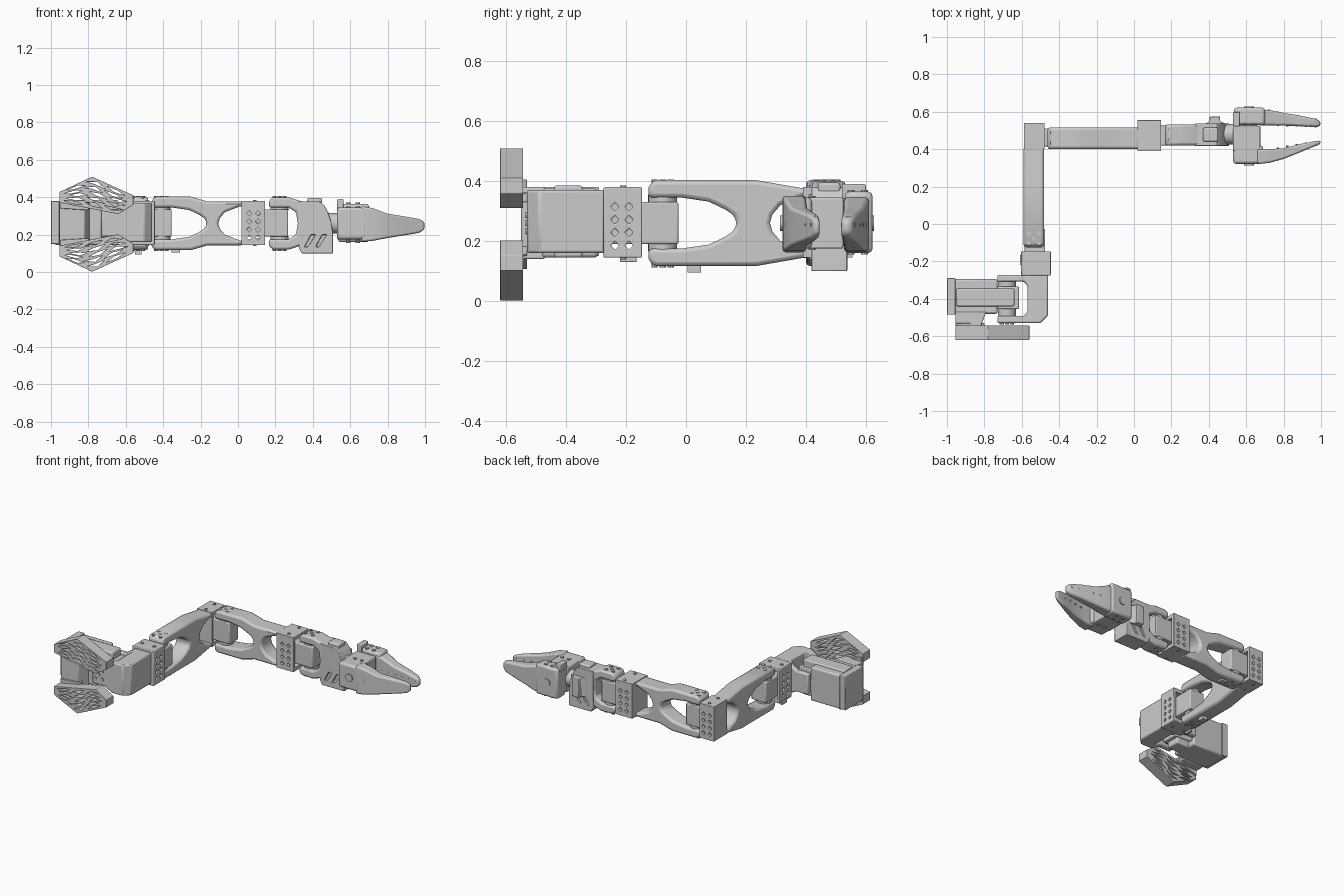
import bpy, bmesh, math

if "Cube" in bpy.data.objects:
    bpy.data.objects.remove(bpy.data.objects["Cube"])

CZ = 0.26  # centre height of the whole arm


def ring(cx, cy, r, n=20):
    return [(cx + r * math.cos(2 * math.pi * i / n), cy + r * math.sin(2 * math.pi * i / n)) for i in range(n)]


def rect(a0, a1, b0, b1):
    return [(a0, b0), (a1, b0), (a1, b1), (a0, b1)]


def mirror(half):
    """Close a half profile of (s, offset) about the centre height."""
    return [(s, CZ + d) for s, d in half] + [(s, CZ - d) for s, d in reversed(half) if d > 1e-6]


def add_mesh(name, solids):
    """Solids are (profile, axis, start, end); profile lies across the axis."""
    bm = bmesh.new()
    for pts, axis, a, b in solids:
        put = {'x': lambda p, d: (d, p[0], p[1]), 'y': lambda p, d: (p[0], d, p[1]),
               'z': lambda p, d: (p[0], p[1], d)}[axis]
        lo, hi = [[bm.verts.new(put(p, d)) for p in pts] for d in (a, b)]
        bm.faces.new(lo)
        bm.faces.new(hi)
        for i in range(len(pts)):
            j = (i + 1) % len(pts)
            bm.faces.new((lo[i], lo[j], hi[j], hi[i]))
    bmesh.ops.recalc_face_normals(bm, faces=bm.faces)
    me = bpy.data.meshes.new(name)
    bm.to_mesh(me)
    bm.free()
    ob = bpy.data.objects.new(name, me)
    bpy.context.collection.objects.link(ob)
    return ob


def bevel(ob, w):
    if w:
        m = ob.modifiers.new("bevel", 'BEVEL')
        m.width, m.segments, m.limit_method, m.angle_limit = w, 2, 'ANGLE', math.radians(35)


def prism(name, pts, axis, a, b, bev=0.0, cuts=()):
    ob = add_mesh(name, [(pts, axis, a, b)])
    for group in cuts:
        cutter = add_mesh("cutter", group)
        m = ob.modifiers.new("cut", 'BOOLEAN')
        m.operation, m.object = 'DIFFERENCE', cutter
        bpy.context.view_layer.objects.active = ob
        bpy.ops.object.modifier_apply(modifier=m.name)
        bpy.data.objects.remove(cutter)
    bevel(ob, bev)
    return ob


def box(name, x0, x1, y0, y1, z0, z1, bev=0.006, cuts=()):
    return prism(name, rect(x0, x1, y0, y1), 'z', z0, z1, bev, cuts)


def loft(name, stations, bev=0.012):
    """Rectangular sections (x, y0, y1, z0, z1) joined along x."""
    bm = bmesh.new()
    rows = [[bm.verts.new((x, y, z)) for y, z in rect(y0, y1, z0, z1)] for x, y0, y1, z0, z1 in stations]
    for r, q in zip(rows, rows[1:]):
        for i in range(4):
            bm.faces.new((r[i], r[(i + 1) % 4], q[(i + 1) % 4], q[i]))
    bm.faces.new(rows[0])
    bm.faces.new(rows[-1])
    bmesh.ops.recalc_face_normals(bm, faces=bm.faces)
    me = bpy.data.meshes.new(name)
    bm.to_mesh(me)
    bm.free()
    ob = bpy.data.objects.new(name, me)
    bpy.context.collection.objects.link(ob)
    bevel(ob, bev)
    return ob


def screws(name, cx, cy, axis, d0, d1):
    spots = [(0, 0)] + [(sx * 0.027, sy * 0.027) for sx in (-1, 1) for sy in (-1, 1)]
    add_mesh(name, [(ring(cx + u, cy + v, 0.011, 10), axis, d0, d1) for u, v in spots])


def joint(name, x, y):
    """Output discs, screws and the lower knob of a vertical joint."""
    add_mesh(name + "_discs", [(ring(x, y, 0.048, 24), 'z', a, b) for a, b in ((0.165, 0.192), (0.328, 0.355))])
    screws(name + "_top_screws", x, y, 'z', 0.38, 0.406)
    screws(name + "_bottom_screws", x, y, 'z', 0.112, 0.14)


def hole_grid(s0, axis, a, b):
    return [(ring(s, z, 0.014, 4), axis, a, b) for s in (s0, s0 + 0.047) for z in (0.185, 0.228, 0.271, 0.314)]


def link(name, origin, axis, a, b, t0, t1, hole, length):
    """Forked arm link: fork, two windows and a straight tail."""
    sh = lambda half: mirror([(origin + s, d) for s, d in half])
    outer = sh([(-0.05, 0.118), (-0.044, 0.134), (-0.026, 0.143), (t0, 0.143), (t1, 0.117), (length, 0.117)])
    fork = sh([(-0.1, 0.085), (0.06, 0.085), (0.15, 0.072), (0.205, 0.046), (0.235, 0.026), (0.245, 0)])
    window = sh([(hole, 0), (hole + 0.008, 0.028), (hole + 0.035, 0.06), (length - 0.02, 0.09), (length + 0.05, 0.09)])
    prism(name, outer, axis, a, b, 0.014, [[(fork, axis, a - 0.1, b + 0.1)], [(window, axis, a - 0.1, b + 0.1)]])


# base: motor holder, wall flange, motor
box("base_holder", -0.98, -0.73, -0.48, -0.295, 0.145, 0.375, 0.01,
    [[(rect(-0.80, -0.70, 0.185, 0.335), 'y', -0.46, -0.32)]])
box("base_flange", -1.0, -0.955, -0.485, -0.29, 0.15, 0.38, 0.004)
box("base_strap", -0.95, -0.64, -0.44, -0.345, 0.145, 0.385, 0.008)
box("base_motor", -0.80, -0.615, -0.455, -0.335, 0.185, 0.335)
prism("base_strut", [(-0.955, -0.47), (-0.955, -0.55), (-0.82, -0.55), (-0.79, -0.47)], 'z', 0.14, 0.38, 0.006)
add_mesh("base_turn_discs", [(ring(-0.68, CZ, 0.048, 24), 'y', a, b) for a, b in ((-0.50, -0.45), (-0.34, -0.305))])
screws("base_turn_screws", -0.68, CZ, 'y', -0.536, -0.5)

# mounting wings with slanted slits, mirrored above and below
inner = lambda x: 0.37 - 0.06 * (x + 0.95) / 0.31 if x < -0.64 else 0.31 + 0.05 * (x + 0.64) / 0.08
outer = lambda x: 0.43 + 0.08 * (x + 0.95) / 0.17 if x < -0.78 else 0.51 - 0.10 * (x + 0.78) / 0.22
at = lambda x, v: (x, inner(x) + v * (outer(x) - inner(x)))
slits = []
for row in range(5):
    for col in range(3):
        x, v, w = -0.925 + 0.107 * col + 0.012 * (row % 3), 0.15 + 0.175 * row, 0.092
        slits.append([at(x, v + 0.05), at(x + w * 0.4, v - 0.05), at(x + w, v - 0.055), at(x + w * 0.6, v + 0.06)])
wing = [at(-0.955, 0), at(-0.64, 0), at(-0.56, 0), at(-0.56, 1), at(-0.78, 1), at(-0.955, 1)]
for name, f in (("upper_wing", lambda p: p), ("lower_wing", lambda p: (p[0], 0.512 - p[1]))):
    cuts = [[([f(p) for p in s], 'y', -0.7, -0.5) for s in slits]]
    prism(name, [f(p) for p in wing], 'y', -0.62, -0.543, 0.004, cuts)
    prism(name + "_brace", [f(p) for p in (at(-0.95, 0.6), at(-0.95, 0), (-0.95, 0.34), (-0.80, 0.33), at(-0.8, 0.1))],
          'y', -0.56, -0.53, 0.003)

# shoulder yoke around the base motor
prism("shoulder_yoke", [(-0.73, -0.53), (-0.50, -0.53), (-0.46, -0.49), (-0.46, -0.272), (-0.73, -0.272),
                        (-0.73, -0.308), (-0.59, -0.308), (-0.57, -0.33), (-0.57, -0.47), (-0.59, -0.492), (-0.73, -0.492)],
      'z', 0.16, 0.37, 0.008,
      [[([(-0.8, z0), (-0.64, z0), (-0.57, z1), (-0.57, z2), (-0.8, z2)], 'y', -0.6, -0.2)]
       for z0, z1, z2 in ((0.33, 0.375, 0.42), (0.19, 0.155, 0.1))])

# shoulder motor and its perforated sleeve
box("shoulder_sleeve", -0.605, -0.445, -0.275, -0.147, 0.145, 0.38, 0.008,
    [[(rect(-0.585, -0.465, 0.17, 0.355), 'y', -0.25, -0.1)], hole_grid(-0.237, 'x', -0.7, -0.3)])
box("shoulder_motor", -0.585, -0.475, -0.25, -0.025, 0.19, 0.33)
box("shoulder_cable_port", -0.61, -0.595, -0.22, -0.165, 0.13, 0.16, 0.003)
joint("shoulder", -0.535, -0.078)

# upper arm
link("upper_arm", -0.075, 'x', -0.59, -0.48, 0.31, 0.46, 0.355, 0.49)
add_mesh("upper_arm_knob", [(rect(-0.55, -0.515, 0.005, 0.05), 'z', 0.095, 0.13)])
box("elbow_sleeve", -0.588, -0.478, 0.40, 0.54, 0.145, 0.38, 0.006,
    [[(rect(0.42, 0.52, 0.17, 0.355), 'x', -0.565, -0.4)], hole_grid(-0.557, 'y', 0.5, 0.6)])
box("elbow_motor", -0.565, -0.355, 0.415, 0.51, 0.19, 0.335)
joint("elbow", -0.41, 0.46)

# forearm and wrist sleeve
link("forearm", -0.412, 'y', 0.40, 0.516, 0.16, 0.25, 0.307, 0.44)
add_mesh("forearm_knob", [(rect(-0.355, -0.31, 0.44, 0.475), 'z', 0.105, 0.13)])
box("wrist_sleeve", 0.018, 0.145, 0.39, 0.555, 0.145, 0.38, 0.008,
    [[(rect(0.41, 0.535, 0.17, 0.355), 'x', 0.04, 0.2)], hole_grid(0.06, 'y', 0.3, 0.6)])
box("wrist_motor", 0.04, 0.268, 0.42, 0.53, 0.19, 0.335)
joint("wrist", 0.222, 0.478)
add_mesh("sleeve_screws", [(ring(x, y, 0.01, 10), 'z', a, a + 0.012) for a in (0.139, 0.374)
                           for x, y in ((0.09, 0.42), (0.09, 0.53), (-0.575, -0.21), (-0.485, -0.21),
                                        (-0.535, 0.42), (-0.535, 0.51))])

# wrist fork with curved motor housing
prism("wrist_fork", mirror([(0.165, 0.12), (0.185, 0.14), (0.27, 0.14), (0.35, 0.115)]), 'y', 0.42, 0.532, 0.012,
      [[(mirror([(0.1, 0.085), (0.27, 0.085), (0.31, 0.06), (0.32, 0)]), 'y', 0.3, 0.7)]])
slots = [([(x, 0.135), (x + 0.02, 0.135), (x + 0.06, 0.20), (x + 0.035, 0.20)], 'y', a, a + 0.05)
         for x in (0.355, 0.415) for a in (0.38, 0.525)]
prism("wrist_housing", [(0.325, 0.13), (0.34, 0.10), (0.508, 0.10), (0.508, 0.21), (0.495, 0.28), (0.47, 0.345),
                        (0.44, 0.378), (0.325, 0.378)], 'y', 0.418, 0.538, 0.006, [slots])
prism("housing_ridge", [(0.38, 0.535), (0.49, 0.535), (0.46, 0.55), (0.46, 0.575), (0.405, 0.575), (0.405, 0.55)],
      'z', 0.19, 0.32, 0.004)
box("housing_cap", 0.37, 0.45, 0.44, 0.515, 0.36, 0.395, 0.008)
add_mesh("roll_disc", [(ring(0.48, CZ, 0.055, 24), 'x', 0.48, 0.535)])

# gripper body, motor and pivot
box("gripper_body", 0.53, 0.675, 0.39, 0.525, 0.175, 0.345, 0.006)
box("gripper_side", 0.53, 0.69, 0.322, 0.42, 0.175, 0.345, 0.014)
box("gripper_motor", 0.535, 0.66, 0.43, 0.61, 0.185, 0.335)
box("jaw_hub", 0.535, 0.70, 0.53, 0.622, 0.16, 0.365, 0.014)
box("jaw_hub_tab", 0.53, 0.565, 0.52, 0.60, 0.34, 0.39, 0.005)
add_mesh("gripper_pivot", [(ring(0.615, CZ, 0.026, 20), 'y', 0.314, 0.628)])
add_mesh("gripper_screws", [(ring(x, y, 0.012, 10), 'z', a, b) for y, a, b in
                            ((0.55, 0.155, 0.371), (0.595, 0.155, 0.371), (0.42, 0.17, 0.351))
                            for x in (0.59, 0.64)])

# tapered jaw fingers with a row of studs
taper = [(0.66, 0.162, 0.352), (0.72, 0.167, 0.342), (0.8, 0.182, 0.312), (0.9, 0.198, 0.296),
         (0.97, 0.21, 0.283), (0.997, 0.228, 0.268)]
sides = {"fixed_finger": [(0.322, 0.40), (0.326, 0.40), (0.348, 0.405), (0.388, 0.43), (0.417, 0.444), (0.428, 0.446)],
         "moving_finger": [(0.527, 0.612), (0.527, 0.61), (0.526, 0.594), (0.522, 0.577), (0.518, 0.562), (0.522, 0.55)]}
for name, ys in sides.items():
    loft(name, [(x, y0, y1, z0, z1) for (x, z0, z1), (y0, y1) in zip(taper, ys)])
    add_mesh(name + "_studs", [(ring(0.72 + 0.05 * i, 0.255, 0.006, 8), 'y', y0 - 0.001, y1 + 0.001)
                               for i, (y0, y1) in enumerate([(ys[1][0] + (ys[4][0] - ys[1][0]) * k / 5,
                                                              ys[1][1] + (ys[4][1] - ys[1][1]) * k / 5) for k in range(6)])])

bpy.ops.object.select_all(action='SELECT')
bpy.ops.object.shade_smooth_by_angle(angle=math.radians(35))
